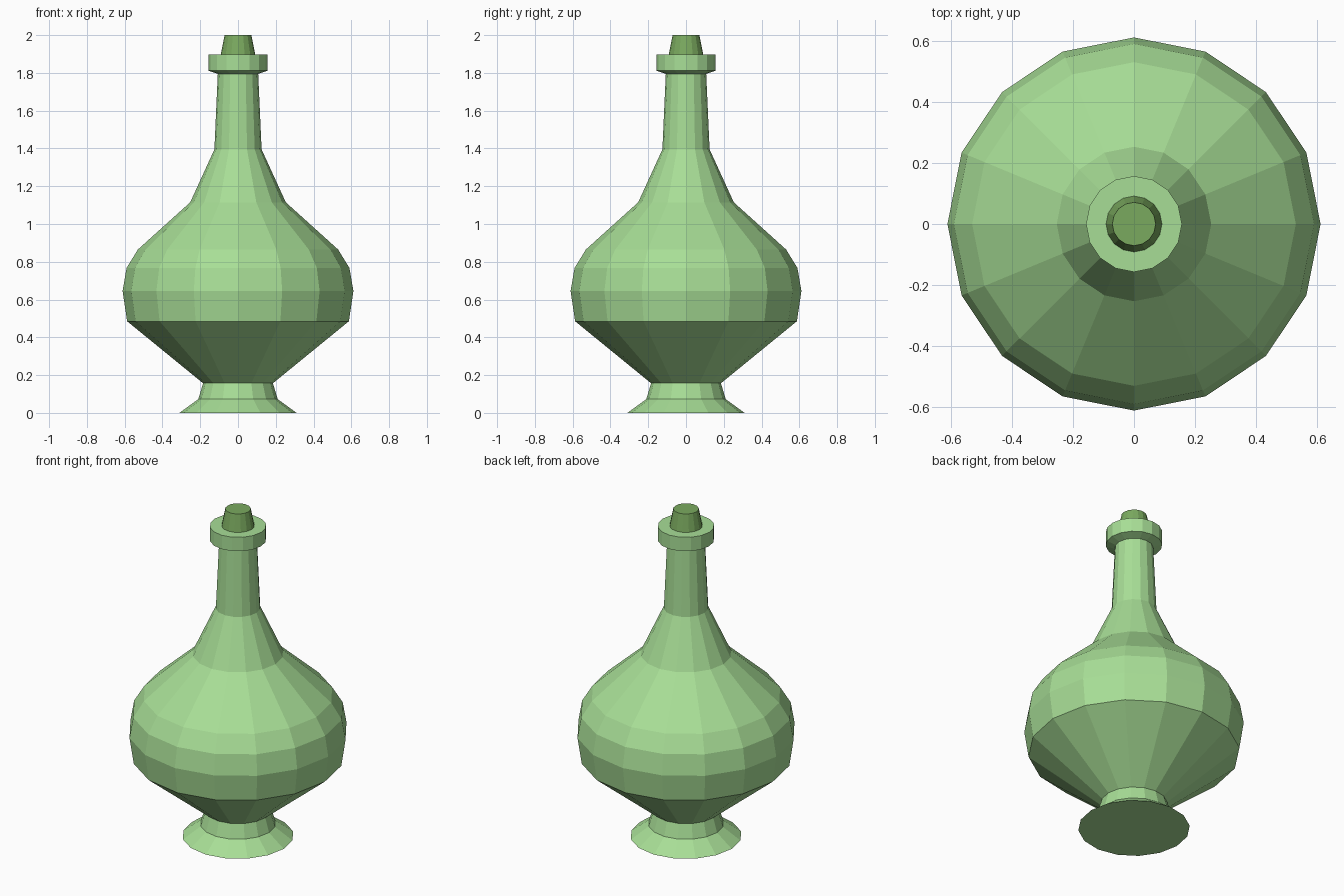
import bpy
import bmesh
from math import cos, sin, tau

SIDES = 16

if "Cube" in bpy.data.objects:
    bpy.data.objects.remove(bpy.data.objects["Cube"], do_unlink=True)


def make_material(name, color):
    mat = bpy.data.materials.new(name)
    mat.use_nodes = True
    mat.diffuse_color = color
    mat.node_tree.nodes["Principled BSDF"].inputs["Base Color"].default_value = color
    return mat


def lathe(name, profile, mat):
    """Turn a (radius, height) profile around z and cap both ends."""
    bm = bmesh.new()
    rings = [[bm.verts.new((r * cos(tau * i / SIDES), r * sin(tau * i / SIDES), z))
              for i in range(SIDES)] for r, z in profile]
    for low, high in zip(rings, rings[1:]):
        for i in range(SIDES):
            j = (i + 1) % SIDES
            bm.faces.new((low[i], low[j], high[j], high[i]))
    bm.faces.new(rings[0][::-1])
    bm.faces.new(rings[-1])
    mesh = bpy.data.meshes.new(name)
    bm.to_mesh(mesh)
    bm.free()
    mesh.materials.append(mat)
    obj = bpy.data.objects.new(name, mesh)
    bpy.context.collection.objects.link(obj)
    return obj


glass = make_material("pale green glass", (0.39, 0.73, 0.305, 1))
cork = make_material("olive green stopper", (0.195, 0.40, 0.114, 1))

# Flared foot, round belly, slim neck and lip in one turned shape
lathe("bottle", [
    (0.31, 0), (0.21, 0.073), (0.185, 0.157),
    (0.587, 0.485), (0.611, 0.645), (0.59, 0.767), (0.53, 0.865),
    (0.253, 1.115), (0.125, 1.395), (0.107, 1.795),
    (0.157, 1.812), (0.157, 1.897),
], glass)

# Tapered stopper standing on the lip
lathe("stopper", [(0.093, 1.89), (0.071, 2.0)], cork)
